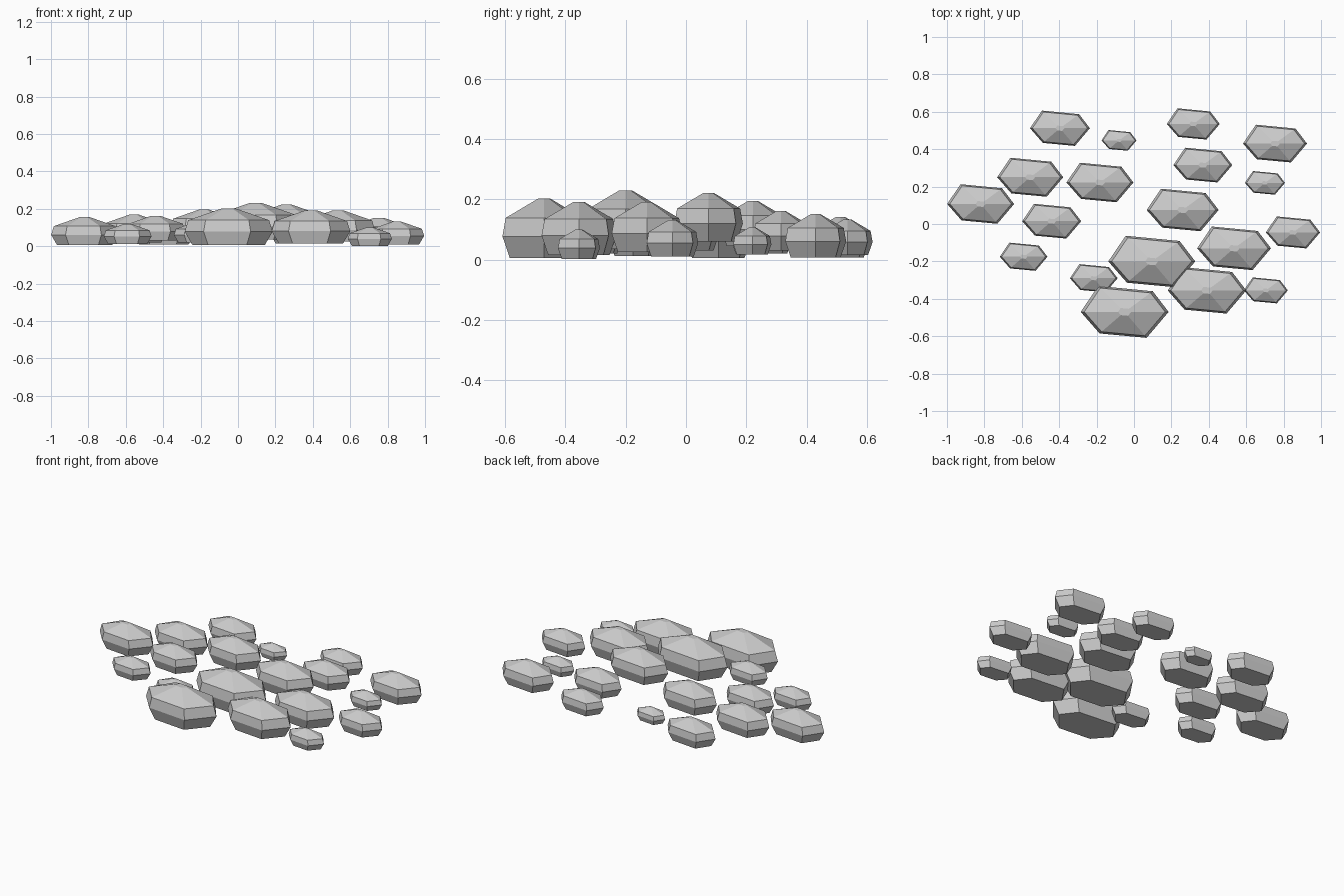
import bpy, bmesh

# Outline of a stone of unit width, seen from above
OUTLINE = [(-.5, 0), (-.285, -.245), (.25, -.295), (.5, .0), (.32, .235), (-.3, .295)]
# Rings from base to crown: (outline scale, height)
RINGS = [(.82, 0), (1, .155), (.92, .285), (.15, .42)]
# Stones: x, y, width, base height
STONES = [
    (-.05, -.47, .47, .005), (.095, -.2, .465, .035), (.39, -.355, .42, .015),
    (.535, -.13, .395, .025), (.26, .075, .385, .06), (.85, -.045, .29, .01),
    (.705, -.355, .235, .002), (-.215, -.29, .255, .02), (-.59, -.175, .255, .012),
    (-.44, .015, .315, .03), (-.82, .107, .358, .005), (-.555, .25, .353, .02),
    (-.182, .222, .358, .045), (-.396, .512, .32, .008), (-.08, .447, .187, .02),
    (.317, .535, .283, .015), (.368, .315, .315, .03), (.754, .43, .342, .008),
    (.7, .22, .214, .018),
]


def stone(i, x, y, w, z):
    bm = bmesh.new()
    rings = [[bm.verts.new((px * s * w, py * s * w, h * w)) for px, py in OUTLINE]
             for s, h in RINGS]
    n = len(OUTLINE)
    for a, b in zip(rings, rings[1:]):
        for k in range(n):
            m = (k + 1) % n
            bm.faces.new((a[k], a[m], b[m], b[k]))
    bm.faces.new(rings[0][::-1])
    bm.faces.new(rings[-1])
    bmesh.ops.recalc_face_normals(bm, faces=bm.faces)
    me = bpy.data.meshes.new(f"stone_{i:02d}")
    bm.to_mesh(me)
    bm.free()
    ob = bpy.data.objects.new(f"stone_{i:02d}", me)
    ob.location = (x, y, z)
    bpy.context.collection.objects.link(ob)


# Scatter of flat-topped stepping stones
for i, s in enumerate(STONES, 1):
    stone(i, *s)
